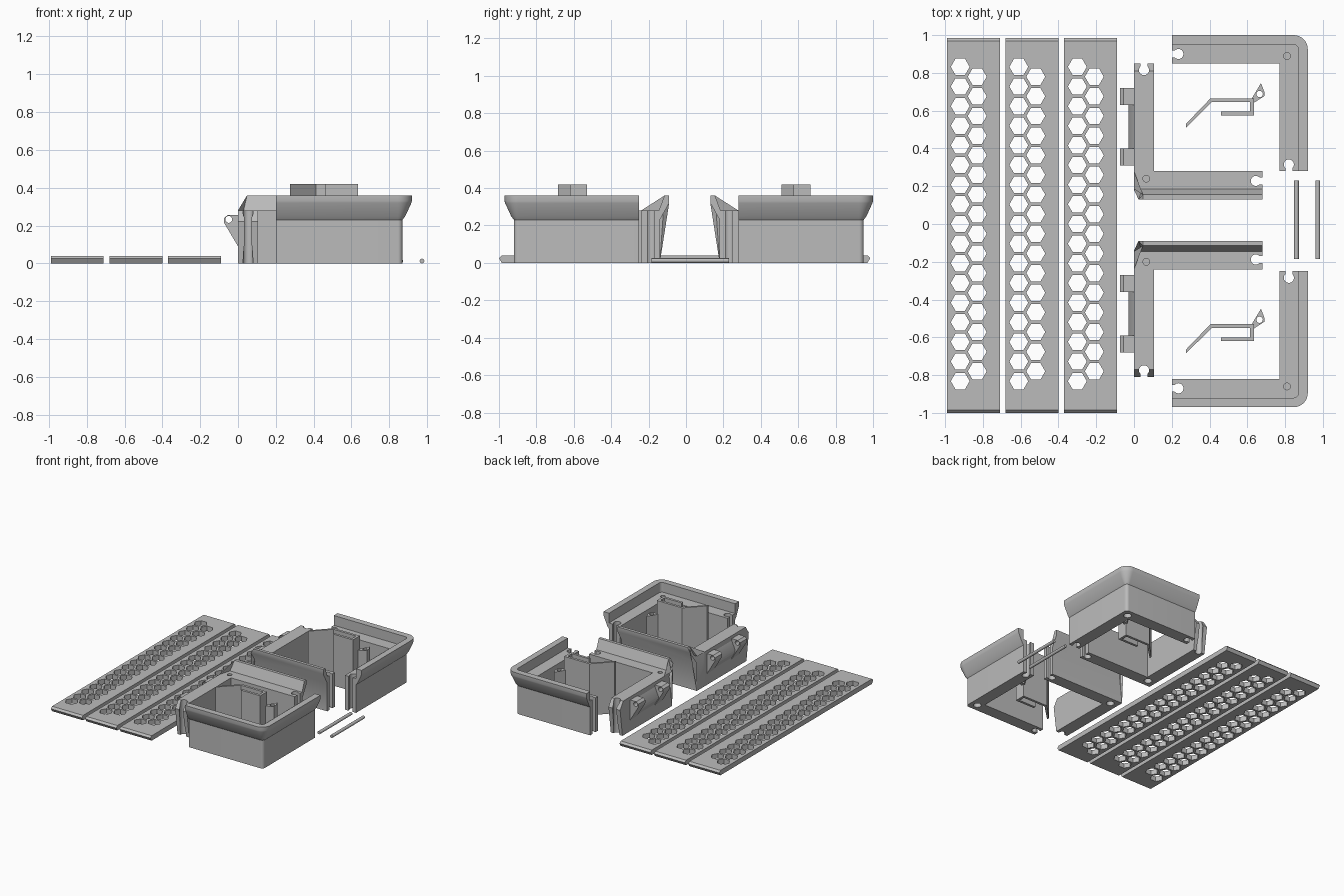
import bpy, bmesh
from math import cos, sin, pi, radians
from mathutils import Vector

cube = bpy.data.objects.get("Cube")
if cube:
    bpy.data.objects.remove(cube, do_unlink=True)

grey = bpy.data.materials.new("plain_grey")
grey.use_nodes = True
grey.diffuse_color = (0.5, 0.5, 0.5, 1)
grey.node_tree.nodes["Principled BSDF"].inputs["Base Color"].default_value = grey.diffuse_color


def place(axis, u, v, w):
    return {"x": (w, u, v), "y": (u, w, v), "z": (u, v, w)}[axis]


def prism(bm, outline, axis, lo, hi):
    """Extrude a closed 2D outline along an axis."""
    rings = [[bm.verts.new(place(axis, u, v, w)) for u, v in outline] for w in (lo, hi)]
    n = len(outline)
    bm.faces.new(rings[0])
    bm.faces.new(rings[1])
    for i in range(n):
        j = (i + 1) % n
        bm.faces.new((rings[0][i], rings[0][j], rings[1][j], rings[1][i]))


def ring(cx, cy, r, n=20):
    return [(cx + r * cos(2 * pi * i / n), cy + r * sin(2 * pi * i / n)) for i in range(n)]


def slot(x, y, dx, dy):
    """Keyhole notch that enters an arm end at (x, y) in direction (dx, dy)."""
    pts = [(-0.02, 0.018), (-0.02, -0.018)]
    pts += [(0.035 + 0.027 * cos(a), 0.027 * sin(a))
            for a in (radians(-138 + 276 * i / 12) for i in range(13))]
    return [(x + u * dx - v * dy, y + u * dy + v * dx) for u, v in pts]


def make(name, bm):
    bmesh.ops.remove_doubles(bm, verts=bm.verts, dist=1e-5)
    bmesh.ops.recalc_face_normals(bm, faces=bm.faces)
    mesh = bpy.data.meshes.new(name)
    bm.to_mesh(mesh)
    bm.free()
    ob = bpy.data.objects.new(name, mesh)
    bpy.context.collection.objects.link(ob)
    mesh.materials.append(grey)
    return ob


def cut(ob, cuts):
    """Subtract prisms given as (outline, axis, lo, hi)."""
    bm = bmesh.new()
    for c in cuts:
        prism(bm, *c)
    tool = make("cutter", bm)
    tool.hide_render = True
    mod = ob.modifiers.new("cut", "BOOLEAN")
    mod.operation = "DIFFERENCE"
    mod.solver = "EXACT"
    mod.object = tool
    deps = bpy.context.evaluated_depsgraph_get()
    mesh = bpy.data.meshes.new_from_object(ob.evaluated_get(deps))
    ob.modifiers.clear()
    ob.data = mesh
    bpy.data.objects.remove(tool, do_unlink=True)
    mesh.materials.clear()
    mesh.materials.append(grey)


def smooth(ob):
    for p in ob.data.polygons:
        p.use_smooth = True
    ob.data.set_sharp_from_angle(angle=radians(30))


def twin(ob, name, offset, mirror=True):
    """Copy a part to the front half, mirrored or shifted in y."""
    bm = bmesh.new()
    bm.from_mesh(ob.data)
    for v in bm.verts:
        v.co.y = offset - v.co.y if mirror else offset + v.co.y
    smooth(make(name, bm))
    smooth(ob)


# Perforated panels with bevelled ends
PANEL = [(-0.985, 0), (-1, 0.025), (-0.985, 0.04), (0.97, 0.04), (0.985, 0.025), (0.97, 0)]
PITCH = 0.104
for k in range(3):
    x = -0.99 + 0.31 * k
    bm = bmesh.new()
    prism(bm, PANEL, "x", x, x + 0.28)
    panel = make(f"perforated_panel_{k + 1}", bm)
    holes = [(ring(x + 0.07, PITCH * i, 0.05, 6), "z", -0.1, 0.1) for i in range(-8, 9)]
    holes += [(ring(x + 0.16, PITCH * (i + 0.5), 0.05, 6), "z", -0.1, 0.1) for i in range(-8, 8)]
    cut(panel, holes)


# Corner frame: flared wall section swept round a rounded L
SECTION = [(0.15, 0), (0.05, 0), (0.05, 0.23), (0.035, 0.25), (0.003, 0.32), (0, 0.33),
           (0, 0.36), (0.05, 0.36), (0.05, 0.28), (0.15, 0.28)]
CX, CY, ARM, ROUND = 0.92, 1.0, 0.72, 0.075
bm = bmesh.new()
rows = []
for d, z in SECTION:
    r = max(ROUND - d, 0)
    c = d + r
    path = [(CX - ARM, CY - d)]
    path += [(CX - c + r * sin(a), CY - c + r * cos(a)) for a in (i * pi / 16 for i in range(9))]
    path += [(CX - d, CY - ARM)]
    rows.append([bm.verts.new((x, y, z)) for x, y in path])
for a, b in zip(rows, rows[1:] + rows[:1]):
    for i in range(len(a) - 1):
        bm.faces.new((a[i], a[i + 1], b[i + 1], b[i]))
bm.faces.new([r[0] for r in rows])
bm.faces.new([r[-1] for r in rows])
frame = make("back_corner_frame", bm)
cut(frame, [(slot(0.2, 0.9, 1, 0), "z", -0.1, 0.5), (slot(0.82, 0.28, 0, 1), "z", -0.1, 0.5),
            (ring(0.81, 0.89, 0.018), "z", 0.1, 0.5), (ring(0.81, 0.89, 0.03), "z", -0.1, 0.12)])
twin(frame, "front_corner_frame", 0.03)

# Inner rail: flared section along x with a mitred rim end
RAIL = [(0.28, 0), (0.18, 0), (0.18, 0.23), (0.13, 0.32), (0.13, 0.36), (0.155, 0.36),
        (0.185, 0.28), (0.28, 0.28)]
bm = bmesh.new()
ends = [[bm.verts.new((x if x else max(0, (z - 0.28) * 0.6), y, z)) for y, z in RAIL]
        for x in (0, 0.68)]
bm.faces.new(ends[1])
bmesh.ops.triangulate(bm, faces=[bm.faces.new(ends[0])])
for i in range(len(RAIL)):
    bm.faces.new((ends[0][i - 1], ends[0][i], ends[1][i], ends[1][i - 1]))
rail = make("back_inner_rail", bm)
cut(rail, [(slot(0.68, 0.228, -1, 0), "z", -0.1, 0.5),
           (ring(0.065, 0.24, 0.018), "z", 0.1, 0.5), (ring(0.065, 0.24, 0.03), "z", -0.1, 0.12)])
twin(rail, "front_inner_rail", 0.04)

# Side arm that carries the hinge
bm = bmesh.new()
prism(bm, [(0.28, 0), (0.82, 0), (0.85, 0.22), (0.81, 0.28), (0.28, 0.28)], "x", 0, 0.105)
arm = make("back_side_arm", bm)
cut(arm, [(slot(0.053, 0.85, 0, -1), "z", -0.1, 0.5)])
twin(arm, "front_side_arm", 0.04)

# Hinge lugs with pin holes, and the web between them
LUG = [(0, 0.09), (-0.074, 0.215), (-0.074, 0.24), (-0.055, 0.255), (0, 0.255)]
bm = bmesh.new()
for y in (0.31, 0.63):
    prism(bm, LUG, "y", y, y + 0.09)
lugs = make("back_hinge_lugs", bm)
cut(lugs, [(ring(-0.049, 0.232, 0.018), "y", 0, 1)])
twin(lugs, "front_hinge_lugs", 0.04)

bm = bmesh.new()
prism(bm, [(0, 0.1), (-0.03, 0.15), (-0.03, 0.17), (0, 0.24)], "y", 0.4, 0.63)
twin(make("back_hinge_web", bm), "front_hinge_web", 0.04)

# Latches standing on edge, with a central knuckle
LATCH = [(0.275, 0.51), (0.275, 0.53), (0.405, 0.665), (0.635, 0.665), (0.635, 0.575),
         (0.46, 0.575), (0.46, 0.595), (0.615, 0.595), (0.615, 0.645), (0.412, 0.645)]
bm = bmesh.new()
prism(bm, LATCH, "z", 0, 0.42)
twin(make("back_latch", bm), "front_latch", -1.195, False)

bm = bmesh.new()
prism(bm, [(0.612, 0.645), (0.672, 0.746), (0.69, 0.7), (0.69, 0.677), (0.632, 0.64)],
      "z", 0.1, 0.31)
knuckle = make("back_latch_knuckle", bm)
cut(knuckle, [(ring(0.665, 0.688, 0.017), "z", 0, 0.5)])
twin(knuckle, "front_latch_knuckle", -1.195, False)

# Loose hinge pins
for i, x in enumerate((0.86, 0.973)):
    bm = bmesh.new()
    prism(bm, ring(x, 0.0125, 0.0125, 16), "y", -0.185, 0.23)
    smooth(make(f"hinge_pin_{i + 1}", bm))
